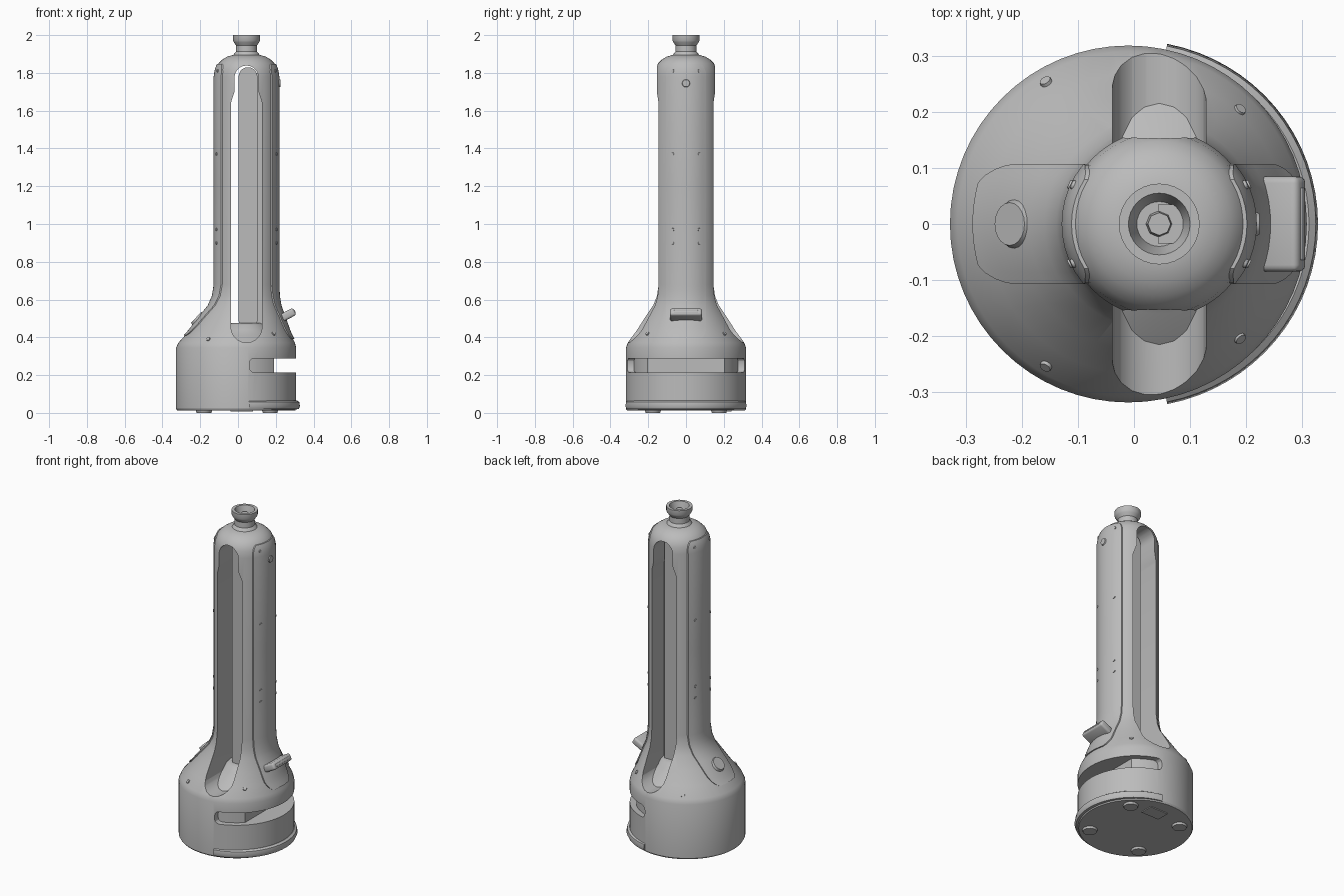
import bpy, bmesh, math
from mathutils import Vector, Matrix

cube = bpy.data.objects.get("Cube")
if cube:
    bpy.data.objects.remove(cube, do_unlink=True)

grey = bpy.data.materials.new("light_grey")
grey.use_nodes = True
grey.diffuse_color = (0.5, 0.5, 0.5, 1)
grey.node_tree.nodes["Principled BSDF"].inputs["Base Color"].default_value = (0.5, 0.5, 0.5, 1)

CX = 0.045  # column axis
# Body sections: height, centre x, radius
SECTIONS = [(0.012, -0.01, 0.312), (0.022, -0.01, 0.318), (0.345, -0.01, 0.318),
            (0.372, -0.007, 0.308), (0.43, 0.005, 0.268), (0.5, 0.02, 0.228),
            (0.57, 0.035, 0.188), (0.62, 0.042, 0.173), (0.68, CX, 0.167),
            (1.78, CX, 0.167), (1.82, CX, 0.161), (1.85, CX, 0.148),
            (1.87, CX, 0.128), (1.885, CX, 0.105), (1.895, CX, 0.07)]


def finish(name, bm, angle=35):
    bmesh.ops.recalc_face_normals(bm, faces=bm.faces)
    mesh = bpy.data.meshes.new(name)
    bm.to_mesh(mesh)
    bm.free()
    mesh.materials.append(grey)
    obj = bpy.data.objects.new(name, mesh)
    bpy.context.collection.objects.link(obj)
    smooth(obj, angle)
    return obj


def smooth(obj, angle=35):
    bpy.ops.object.select_all(action='DESELECT')
    obj.select_set(True)
    bpy.context.view_layer.objects.active = obj
    bpy.ops.object.shade_smooth_by_angle(angle=math.radians(angle))


def loft(name, sections, sides=64):
    """Stack circular sections and cap both ends."""
    bm = bmesh.new()
    rings = []
    for z, cx, r in sections:
        rings.append([bm.verts.new((cx + r * math.cos(a), r * math.sin(a), z))
                      for a in (math.tau * i / sides for i in range(sides))])
    for lo, hi in zip(rings, rings[1:]):
        for i in range(sides):
            j = (i + 1) % sides
            bm.faces.new((lo[i], lo[j], hi[j], hi[i]))
    bm.faces.new(rings[0])
    bm.faces.new(rings[-1])
    return finish(name, bm)


def prism(name, outline, start, depth):
    """Extrude an outline of 3D points along a vector."""
    bm = bmesh.new()
    face = bm.faces.new([bm.verts.new(Vector(p) + Vector(start)) for p in outline])
    out = bmesh.ops.extrude_face_region(bm, geom=[face])
    verts = [v for v in out["geom"] if isinstance(v, bmesh.types.BMVert)]
    bmesh.ops.translate(bm, vec=depth, verts=verts)
    return finish(name, bm)


def box(name, centre, size, bevel=0.0, tilt=0.0):
    bm = bmesh.new()
    bmesh.ops.create_cube(bm, size=1)
    bmesh.ops.scale(bm, vec=size, verts=bm.verts)
    if bevel:
        bmesh.ops.bevel(bm, geom=bm.edges[:], offset=bevel, segments=3, affect='EDGES', profile=0.5)
    bmesh.ops.transform(bm, matrix=Matrix.Translation(centre) @ Matrix.Rotation(tilt, 4, 'Y'), verts=bm.verts)
    return finish(name, bm)


def disc(name, centre, normal, r, depth, squash=1.0, sides=12):
    bm = bmesh.new()
    bmesh.ops.create_cone(bm, cap_ends=True, segments=sides, radius1=r, radius2=r * 0.85, depth=depth)
    bmesh.ops.scale(bm, vec=(squash, 1, 1), verts=bm.verts)
    rot = Vector(normal).to_track_quat('Z', 'Y').to_matrix().to_4x4()
    bmesh.ops.transform(bm, matrix=Matrix.Translation(centre) @ rot, verts=bm.verts)
    return finish(name, bm)


def cut(target, cutter):
    cutter.hide_render = True
    mod = target.modifiers.new("cut", 'BOOLEAN')
    mod.object, mod.operation, mod.solver = cutter, 'DIFFERENCE', 'EXACT'
    bpy.context.view_layer.objects.active = target
    bpy.ops.object.modifier_apply(modifier=mod.name)
    bpy.data.objects.remove(cutter, do_unlink=True)


def section_at(z):
    for (z0, c0, r0), (z1, c1, r1) in zip(SECTIONS, SECTIONS[1:]):
        if z <= z1:
            t = (z - z0) / (z1 - z0)
            return c0 + t * (c1 - c0), r0 + t * (r1 - r0)


def surface(side, y, z, lift=0.0):
    c, r = section_at(z)
    return Vector((c + side * (math.sqrt(max(r * r - y * y, 0)) + lift), y, z))


def arc(cx, cz, r, a0, a1, n=10):
    angles = [math.radians(a0 + (a1 - a0) * i / n) for i in range(n + 1)]
    return [(cx + r * math.cos(a), 0, cz + r * math.sin(a)) for a in angles]


# Body with the tall channel running front to back, and the slot on the left
body = loft("body", SECTIONS)
channel = arc(CX, 0.455, 0.083, 180, 360)
channel += [(CX + 0.083, 0, 1.64), (CX + 0.064, 0, 1.7)]
channel += arc(CX, 1.775, 0.064, 0, 180) + [(CX - 0.064, 0, 1.7), (CX - 0.083, 0, 1.64)]
cut(body, prism("channel_cutter", channel, (0, -0.5, 0), (0, 1, 0)))
cut(body, box("slot_cutter", (0.3, 0, 0.252), (0.48, 1, 0.074), 0.025))
smooth(body, 30)

# Inner core behind the slot
flat = math.acos(0.2 / 0.285)
core = [(-0.01 + 0.285 * math.cos(a), 0.285 * math.sin(a), 0)
        for a in (flat + (math.tau - 2 * flat) * i / 48 for i in range(49))]
prism("slot_core", core, (0, 0, 0.2), (0, 0, 0.1))

# Curved channel floor and the rib standing in it
loft("channel_floor", [(0.355, CX, 0.235), (0.385, CX, 0.2), (0.41, CX, 0.16),
                       (0.44, CX, 0.12), (0.465, CX, 0.1), (0.475, CX, 0.08)], 48)
rib = arc(0.053, 0.49, 0.05, 180, 360) + arc(0.053, 1.78, 0.05, 0, 180)
prism("inner_rib", rib, (0, -0.06, 0), (0, 0.12, 0))
box("rib_web", (0.115, 0, 1.12), (0.06, 0.06, 1.36))

# Raised side panels following the body
for side, label, low in ((-1, "right", 0.41), (1, "left", 0.39)):
    heights = [low + d for d in (0, 0.01, 0.025, 0.045, 0.065)]
    heights += [0.5, 0.535, 0.57, 0.595, 0.62, 0.65, 0.68, 1.2, 1.78, 1.805, 1.825, 1.838, 1.847]
    bm = bmesh.new()
    rows = []
    for z in heights:
        d = max(low + 0.065 - z, (z - 1.785), 0) / 0.068
        w = 0.06 + 0.047 * math.sqrt(max(1 - d * d, 0))
        rows.append([bm.verts.new(surface(side, w * k / 5, z, 0.007)) for k in range(-5, 6)])
    for lo, hi in zip(rows, rows[1:]):
        for k in range(10):
            bm.faces.new((lo[k], lo[k + 1], hi[k + 1], hi[k]))
    out = bmesh.ops.extrude_face_region(bm, geom=bm.faces[:])
    verts = [v for v in out["geom"] if isinstance(v, bmesh.types.BMVert)]
    bmesh.ops.translate(bm, vec=(-side * 0.016, 0, 0), verts=verts)
    finish(label + "_panel", bm)
    # Panel screws
    for z in (0.9, 0.97, 1.37, 1.81):
        for y in (-0.07, 0.07):
            p = surface(side, y, z, 0.007)
            disc("panel_screw", p, (p.x - CX, y, 0), 0.009, 0.006)

# Bottle-like neck with an open cup
neck = [(1.885, 0.075), (1.9, 0.066), (1.912, 0.056), (1.945, 0.055), (1.962, 0.067),
        (1.972, 0.072), (2.0, 0.072), (2.0, 0.055), (1.965, 0.045), (1.945, 0.04)]
loft("neck", [(z, CX, r) for z, r in neck], 32)
disc("neck_valve", (CX, 0, 1.96), (0, 0, 1), 0.024, 0.035, sides=8)
box("valve_bar", (CX + 0.02, 0, 1.95), (0.045, 0.07, 0.012))

# Spout on the left slope, button on the right slope, knob near the top
box("spout", (0.262, 0, 0.518), (0.085, 0.17, 0.042), 0.012, math.radians(-28))
box("spout_mouth", (0.296, 0, 0.535), (0.014, 0.13, 0.016), 0.004, math.radians(-28))
slope = Vector((-0.72, 0, 0.7))
disc("button", surface(-1, 0, 0.5, 0.008), slope, 0.045, 0.016, sides=20)
disc("top_knob", surface(1, 0, 1.745, 0.008), (1, 0, 0), 0.022, 0.008)

# Shoulder screws
for x, y in ((-0.155, 0.25), (0.19, 0.205)):
    for s in (-1, 1):
        p = Vector((x, s * y, 0.39 if x < 0 else 0.42))
        c, r = section_at(p.z)
        out = Vector((p.x - c, p.y, 0)).normalized()
        disc("shoulder_screw", Vector((c, 0, p.z)) + out * r, out + Vector((0, 0, 0.7)), 0.012, 0.01)

# Drip lip wrapping the lower left edge
bm = bmesh.new()
section = [(0.3, 0.018), (0.325, 0.02), (0.332, 0.035), (0.328, 0.058), (0.316, 0.066), (0.3, 0.06)]
rings = []
for i in range(33):
    a = math.radians(-79 + 158 * i / 32)
    rings.append([bm.verts.new((-0.004 + r * math.cos(a), 0.985 * r * math.sin(a), z)) for r, z in section])
for lo, hi in zip(rings, rings[1:]):
    for k in range(len(section)):
        j = (k + 1) % len(section)
        bm.faces.new((lo[k], lo[j], hi[j], hi[k]))
bm.faces.new(rings[0])
bm.faces.new(rings[-1])
finish("drip_lip", bm)

# Feet and underside cover
for x in (-0.18, 0.17):
    for y in (-0.175, 0.175):
        disc("foot", (x, y, 0.01), (0, 0, -1), 0.045, 0.02, sides=20)
box("underside_cover", (0.02, 0.2, 0.011), (0.12, 0.08, 0.008))
